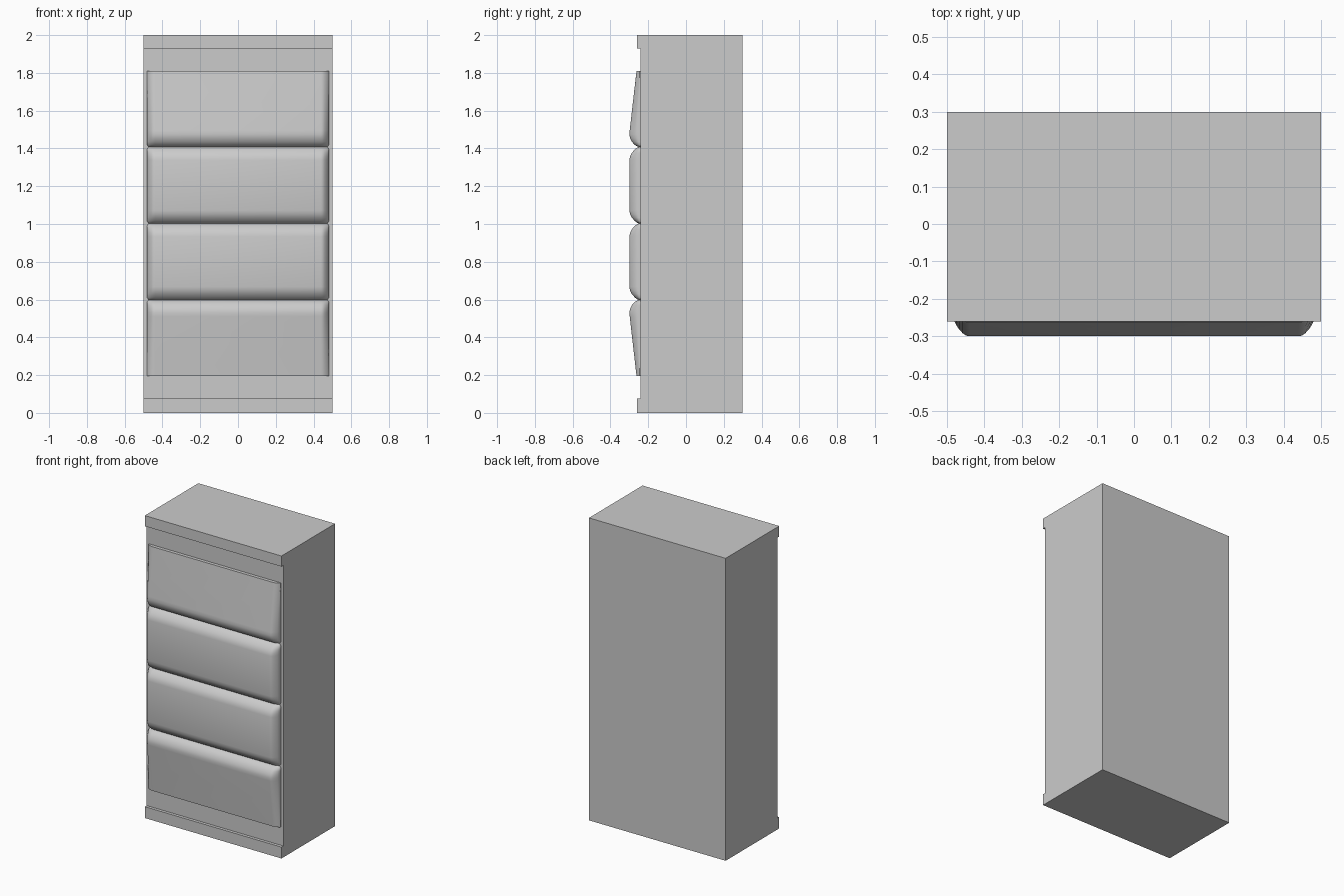
import bpy, bmesh, math

if "Cube" in bpy.data.objects:
    bpy.data.objects.remove(bpy.data.objects["Cube"])


def loft(name, sections, smooth=False):
    """Skin a list of closed, equally long sections and cap both ends."""
    bm = bmesh.new()
    rings = [[bm.verts.new(p) for p in s] for s in sections]
    n = len(rings[0])
    for a, b in zip(rings, rings[1:]):
        for i in range(n):
            j = (i + 1) % n
            bm.faces.new((a[i], a[j], b[j], b[i]))
    bm.faces.new(rings[0])
    bm.faces.new(rings[-1])
    bmesh.ops.recalc_face_normals(bm, faces=bm.faces)
    mesh = bpy.data.meshes.new(name)
    bm.to_mesh(mesh)
    bm.free()
    ob = bpy.data.objects.new(name, mesh)
    bpy.context.collection.objects.link(ob)
    if smooth:
        bpy.ops.object.select_all(action='DESELECT')
        ob.select_set(True)
        bpy.context.view_layer.objects.active = ob
        bpy.ops.object.shade_smooth_by_angle(angle=math.radians(40))
    return ob


# Cabinet body: side profile with a shallow lip at top and bottom
side = [(0.3, 0), (-0.26, 0), (-0.26, 0.075), (-0.24, 0.075),
        (-0.24, 1.93), (-0.26, 1.93), (-0.26, 2), (0.3, 2)]
loft("cabinet_body", [[(x, y, z) for y, z in side] for x in (-0.5, 0.5)])

# Quilted front: upper half of the padding profile as (front y, z)
upper = [(-0.262, 1.81), (-0.281, 1.645), (-0.298, 1.495), (-0.300, 1.475),
         (-0.296, 1.455), (-0.286, 1.435), (-0.272, 1.419), (-0.258, 1.411),
         (-0.250, 1.408),
         (-0.258, 1.405), (-0.272, 1.394), (-0.287, 1.376), (-0.296, 1.358),
         (-0.300, 1.338), (-0.300, 1.205), (-0.300, 1.072), (-0.296, 1.052),
         (-0.287, 1.034), (-0.272, 1.017), (-0.258, 1.006)]
MID = 1.003
profile = upper + [(-0.250, MID)] + [(y, 2 * MID - z) for y, z in reversed(upper)]

# Rounded side edge of the padding as (inset, share of depth)
edge = [(0, 0), (0, 0.3), (0.006, 0.5), (0.014, 0.7), (0.024, 0.87),
        (0.033, 0.97), (0.043, 1)]
BACK = -0.238


def padding_section(y, z):
    depth = BACK - y
    half = 0.482 - 0.01 * max(0, (y + 0.272) / 0.022) * (0.25 < z < 1.75)
    right = [(half - inset, BACK - depth * share, z) for inset, share in edge]
    return right + [(-x, yy, zz) for x, yy, zz in reversed(right)]


loft("quilted_front", [padding_section(y, z) for y, z in profile], smooth=True)
